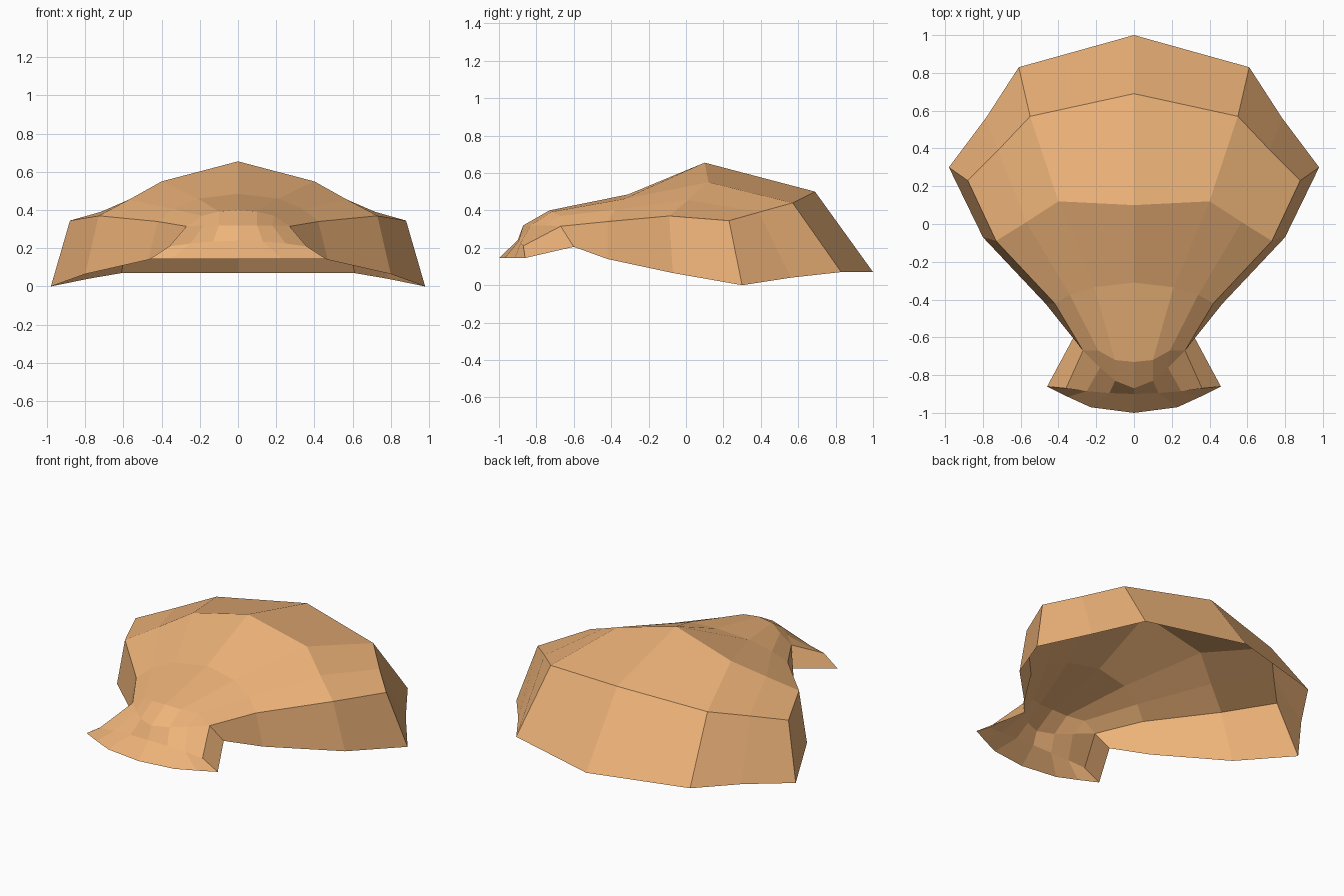
import bpy, bmesh

if "Cube" in bpy.data.objects:
    bpy.data.objects.remove(bpy.data.objects["Cube"])

# Dome cross rows, from the centre line out to the crease, back to front
DOME = [
    [(0, .69, .5), (.55, .57, .44), (.72, .39, .39), (.88, .23, .345)],
    [(0, .1, .655), (.4, .12, .55), (.57, .01, .455), (.73, -.09, .37)],
    [(0, -.31, .485), (.21, -.335, .46), (.34, -.375, .405), (.42, -.42, .34)],
    [(0, -.73, .4), (.1, -.72, .392), (.19, -.67, .37), (.27, -.67, .315)],
]
# Front brim rows, continuing from the dome
BRIM = [
    [(0, -.87, .32), (.1, -.83, .32), (.18, -.76, .32), (.27, -.67, .315)],
    [(0, -.9, .24), (.13, -.895, .235), (.25, -.885, .225), (.36, -.87, .21)],
    [(0, -1, .145), (.23, -.97, .145), (.35, -.915, .145), (.46, -.86, .145)],
]
# Hem of the flared skirt, from the back centre round to the brim tip
HEM = [(0, 1, .07), (.61, .83, .07), (.785, .56, .04), (.98, .3, 0),
       (.8, -.07, .065), (.47, -.42, .14), (.32, -.6, .205), (.46, -.86, .145)]


def add_strips(bm, rows):
    """Bridge successive rows of points with faces."""
    grid = [[bm.verts.new(p) for p in row] for row in rows]
    for a, b in zip(grid, grid[1:]):
        for i in range(len(a) - 1):
            bm.faces.new((a[i], b[i], b[i + 1], a[i + 1]))


bm = bmesh.new()
add_strips(bm, DOME + BRIM)

# Skirt hangs from the crease that runs round the dome
crease = DOME[0] + [r[-1] for r in DOME[1:]] + [BRIM[1][-1]]
add_strips(bm, [HEM, crease])

# Mirror to the other side and weld
geo = bmesh.ops.duplicate(bm, geom=bm.verts[:] + bm.edges[:] + bm.faces[:])["geom"]
for v in geo:
    if isinstance(v, bmesh.types.BMVert):
        v.co.x = -v.co.x
bmesh.ops.remove_doubles(bm, verts=bm.verts[:], dist=.001)
bmesh.ops.recalc_face_normals(bm, faces=bm.faces[:])
if sum(f.normal.z * f.calc_area() for f in bm.faces) < 0:
    bmesh.ops.reverse_faces(bm, faces=bm.faces[:])

mesh = bpy.data.meshes.new("shell")
bm.to_mesh(mesh)
bm.free()
shell = bpy.data.objects.new("shell", mesh)
bpy.context.collection.objects.link(shell)

# Tan colour
tan = bpy.data.materials.new("tan")
tan.diffuse_color = (.85, .45, .19, 1)
tan.use_nodes = True
tan.node_tree.nodes["Principled BSDF"].inputs["Base Color"].default_value = tan.diffuse_color
mesh.materials.append(tan)
